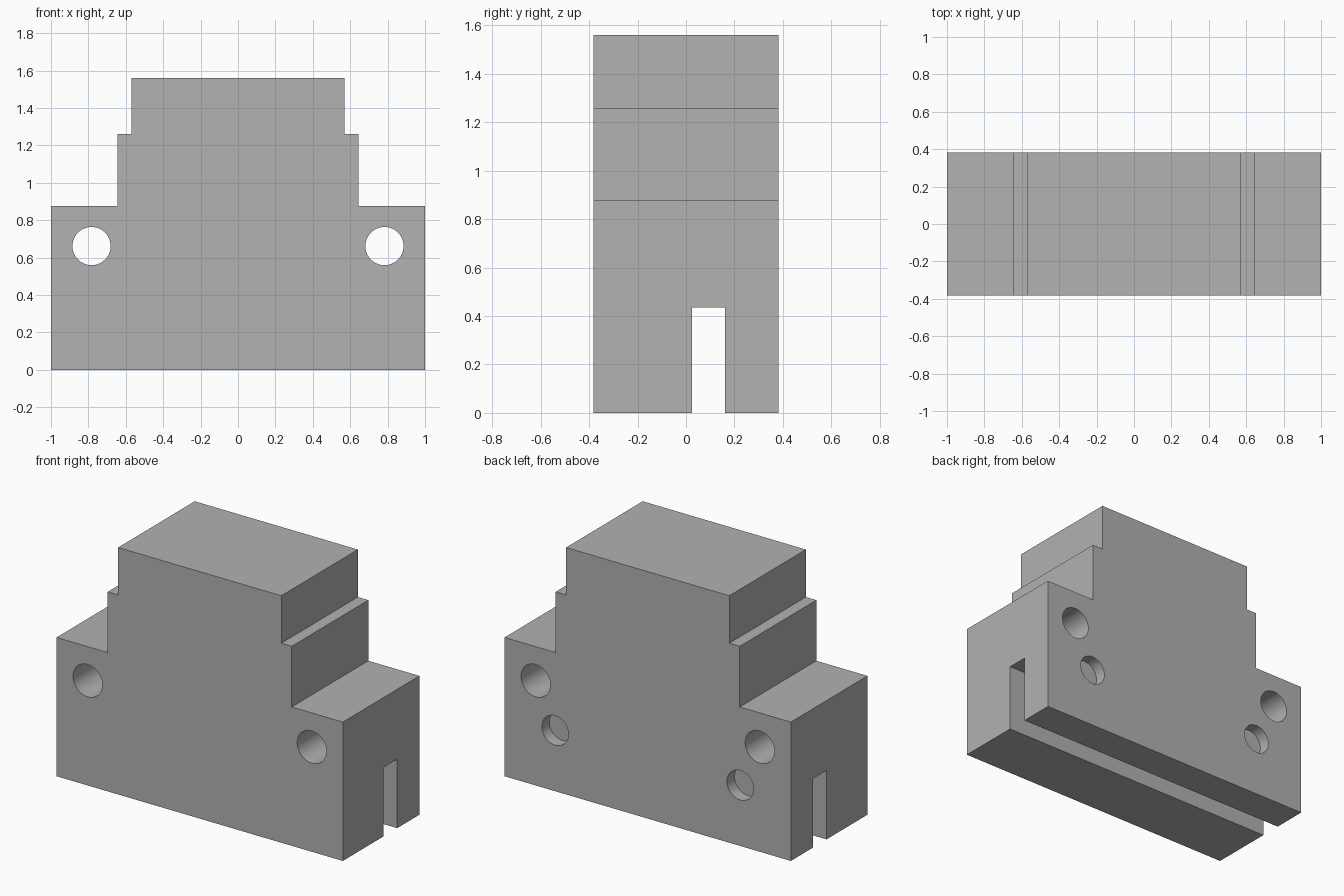
import bpy, bmesh, math
from mathutils import Matrix

if "Cube" in bpy.data.objects:
    bpy.data.objects.remove(bpy.data.objects["Cube"], do_unlink=True)

HALF_DEPTH = 0.382

grey = bpy.data.materials.new("plain grey")
grey.use_nodes = True
colour = (0.445, 0.445, 0.445, 1)
grey.diffuse_color = colour
grey.node_tree.nodes["Principled BSDF"].inputs["Base Color"].default_value = colour


def finish(bm, name):
    bmesh.ops.recalc_face_normals(bm, faces=bm.faces[:])
    mesh = bpy.data.meshes.new(name)
    bm.to_mesh(mesh)
    bm.free()
    mesh.materials.append(grey)
    obj = bpy.data.objects.new(name, mesh)
    bpy.context.scene.collection.objects.link(obj)
    return obj


def cut(target, cutter):
    cutter.hide_render = True
    mod = target.modifiers.new(cutter.name, "BOOLEAN")
    mod.operation = "DIFFERENCE"
    mod.solver = "EXACT"
    mod.object = cutter
    bpy.context.view_layer.objects.active = target
    bpy.ops.object.modifier_apply(modifier=mod.name)
    bpy.data.objects.remove(cutter, do_unlink=True)


def hole_cutter(name, x, z, radius, y0, y1):
    bm = bmesh.new()
    place = Matrix.Translation((x, (y0 + y1) / 2, z)) @ Matrix.Rotation(math.pi / 2, 4, "X")
    bmesh.ops.create_cone(bm, cap_ends=True, segments=64, radius1=radius,
                          radius2=radius, depth=y1 - y0, matrix=place)
    return finish(bm, name)


# Stepped block: mirrored half profile, extruded front to back
half = [(1, 0), (1, 0.877), (0.643, 0.877), (0.643, 1.26), (0.57, 1.26), (0.57, 1.56)]
outline = half + [(-x, z) for x, z in reversed(half)]
bm = bmesh.new()
face = bm.faces.new([bm.verts.new((x, -HALF_DEPTH, z)) for x, z in outline])
ext = bmesh.ops.extrude_face_region(bm, geom=[face])
bmesh.ops.translate(bm, vec=(0, 2 * HALF_DEPTH, 0),
                    verts=[v for v in ext["geom"] if isinstance(v, bmesh.types.BMVert)])
block = finish(bm, "stepped_block")

# Slot along the underside
bm = bmesh.new()
bmesh.ops.create_cube(bm, size=1, matrix=Matrix.Translation((0, 0.093, 0.185))
                      @ Matrix.Diagonal((2.4, 0.135, 0.5, 1)))
cut(block, finish(bm, "slot_cutter"))

# Through holes in the shoulders and shallow recesses in the back
for side in (-1, 1):
    cut(block, hole_cutter("through_hole_cutter", side * 0.783, 0.662, 0.102, -0.6, 0.6))
    cut(block, hole_cutter("recess_cutter", side * 0.647, 0.384, 0.093, HALF_DEPTH - 0.075, 0.6))

# Smooth hole walls, sharp edges elsewhere
bpy.ops.object.select_all(action="DESELECT")
block.select_set(True)
bpy.context.view_layer.objects.active = block
bpy.ops.object.shade_smooth_by_angle(angle=math.radians(30))
